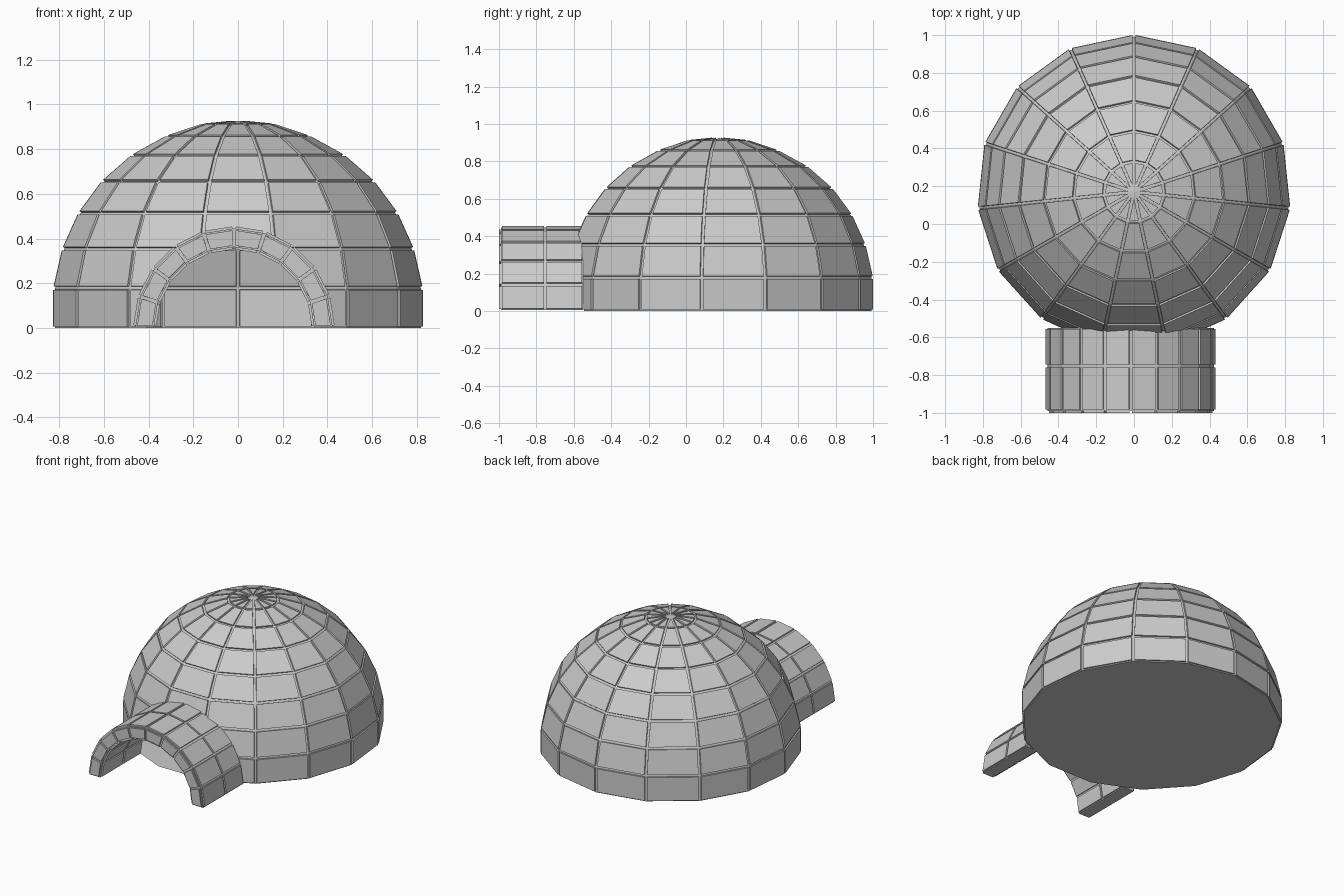
import bpy, bmesh, math
from mathutils import Vector

if "Cube" in bpy.data.objects:
    bpy.data.objects.remove(bpy.data.objects["Cube"])

snow = bpy.data.materials.new("snow_grey")
snow.diffuse_color = (0.6, 0.6, 0.6, 1)
snow.use_nodes = True
snow.node_tree.nodes["Principled BSDF"].inputs["Base Color"].default_value = snow.diffuse_color

GAP, RAISE = 0.007, 0.01          # half joint width, block height above the joint


def raise_blocks(bm, faces):
    """Turn every face into a raised block with a joint around it."""
    bmesh.ops.inset_individual(bm, faces=faces, thickness=GAP, use_even_offset=True)
    bmesh.ops.inset_individual(bm, faces=faces, thickness=0.0002, depth=RAISE)


def finish(bm, name):
    mesh = bpy.data.meshes.new(name)
    bm.to_mesh(mesh)
    bm.free()
    mesh.materials.append(snow)
    obj = bpy.data.objects.new(name, mesh)
    bpy.context.collection.objects.link(obj)
    return obj


# Dome: fifteen-sided shell of block rows on a flat floor
SIDES, CY = 15, 0.17
profile = [(0.822, 0), (0.822, 0.178), (0.782, 0.352), (0.710, 0.511), (0.606, 0.651),
           (0.474, 0.766), (0.319, 0.851), (0.160, 0.904)]
bm = bmesh.new()
rings = []
for r, z in profile:
    rings.append([bm.verts.new((r * math.sin(a), CY + r * math.cos(a), z))
                  for a in (math.tau * i / SIDES for i in range(SIDES))])
apex = bm.verts.new((0, CY, 0.92))
blocks = []
for i in range(SIDES):
    j = (i + 1) % SIDES
    for low, high in zip(rings, rings[1:]):
        blocks.append(bm.faces.new((low[j], low[i], high[i], high[j])))
    blocks.append(bm.faces.new((rings[-1][j], rings[-1][i], apex)))
bm.faces.new(rings[0])
bm.normal_update()
raise_blocks(bm, blocks)

# Doorway: slice the front of the shell along a half round and remove the inside
TX, ARCH, DOOR = -0.018, 10, 0.39
step = math.pi / ARCH
apothem = DOOR * math.cos(step / 2)
normals = [Vector((math.cos(step * (k + 0.5)), 0, math.sin(step * (k + 0.5)))) for k in range(ARCH)]


def front_faces():
    found = []
    for f in bm.faces:
        c = f.calc_center_median()
        if c.y < -0.3 and c.z < 0.6 and len(f.verts) < 15 and abs(c.x) < 0.7:
            found.append(f)
    return found


for n in normals:
    faces = front_faces()
    geom = set(faces)
    for f in faces:
        geom.update(f.edges)
        geom.update(f.verts)
    bmesh.ops.bisect_plane(bm, geom=list(geom), dist=1e-5,
                           plane_co=Vector((TX, 0, 0)) + n * apothem, plane_no=n)
inside = [f for f in front_faces()
          if all((f.calc_center_median() - Vector((TX, 0, 0))).dot(n) < apothem for n in normals)
          and f.calc_center_median().z > 0.0005]
bmesh.ops.delete(bm, geom=inside, context='FACES')
finish(bm, "dome")

# Entrance tunnel: half-round arch, two block rows deep
bm = bmesh.new()
OUTER, INNER, Z0 = 0.441, 0.358, 0.004
grid = []
for y in (-0.99, -0.752, -0.55):
    grid.append([[bm.verts.new((TX + r * math.cos(step * k), y, Z0 + r * math.sin(step * k)))
                  for k in range(ARCH + 1)] for r in (OUTER, INNER)])
blocks = []
for k in range(ARCH):
    for (o0, i0), (o1, i1) in zip(grid, grid[1:]):
        blocks.append(bm.faces.new((o0[k], o1[k], o1[k + 1], o0[k + 1])))
        blocks.append(bm.faces.new((i0[k + 1], i1[k + 1], i1[k], i0[k])))
    front, back = grid[0], grid[-1]
    blocks.append(bm.faces.new((front[0][k], front[0][k + 1], front[1][k + 1], front[1][k])))
    bm.faces.new((back[0][k + 1], back[0][k], back[1][k], back[1][k + 1]))
# Tunnel feet
for (o0, i0), (o1, i1) in zip(grid, grid[1:]):
    for k in (0, ARCH):
        bm.faces.new((o0[k], o1[k], i1[k], i0[k]))
bmesh.ops.recalc_face_normals(bm, faces=bm.faces)
raise_blocks(bm, blocks)
finish(bm, "entrance_tunnel")
